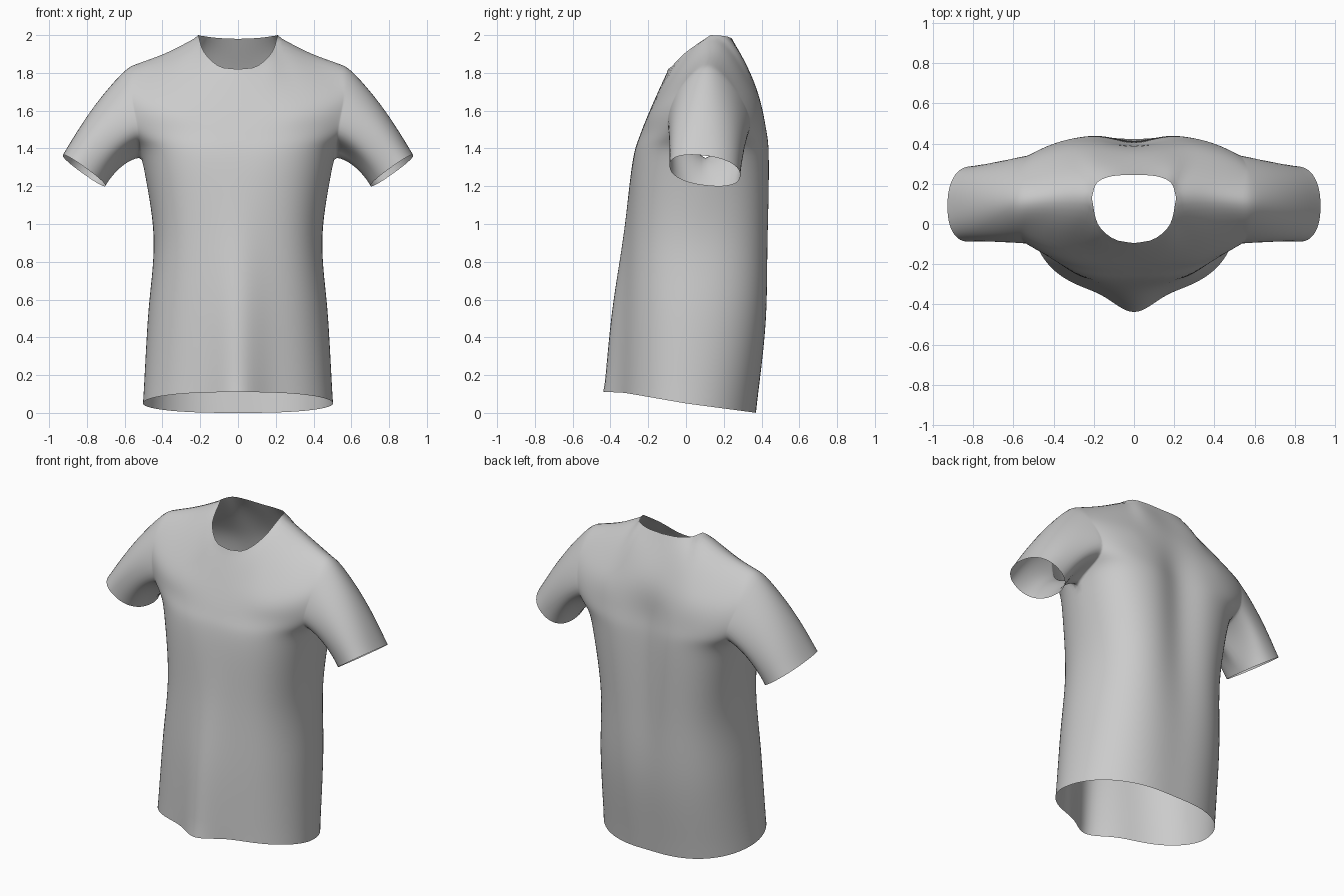
import bpy, bmesh, math
from mathutils import Vector as V

if "Cube" in bpy.data.objects:
    bpy.data.objects.remove(bpy.data.objects["Cube"])

NU, NECK, NV, UNDERARM, NS = 28, 10, 8, 3, 14   # columns, neck columns, rows per span, armpit row, sleeve rings


def spline(pts, n, after=None):
    """Catmull-Rom curve through pts, n steps per span."""
    p = [2 * pts[0] - pts[1]] + pts + [after or 2 * pts[-1] - pts[-2]]
    out = []
    for a, b, c, d in zip(p, p[1:], p[2:], p[3:]):
        for k in range(n):
            t = k / n
            out.append(0.5 * (2 * b + (c - a) * t + (2 * a - 5 * b + 4 * c - d) * t * t
                              + (3 * b - a - 3 * c + d) * t ** 3))
    return out + [pts[-1]]


def resample(pts, n):
    """n + 1 evenly spaced points along a smooth curve."""
    f = spline(pts, 40)
    cum = [0]
    for a, b in zip(f, f[1:]):
        cum.append(cum[-1] + (b - a).length)
    out = []
    for i in range(n + 1):
        goal = cum[-1] * i / n
        k = min(range(len(f)), key=lambda j: abs(cum[j] - goal))
        out.append(f[k])
    return out


def cross_section(w, zc, zs, yc, ys, p, q, fold):
    """Quarter outline from the centre line to the side; fold pushes the centre forward."""
    row = []
    for i in range(NU + 1):
        s = math.sin(i / NU * math.pi / 2)
        d = max(0, 1 - s ** p) ** q
        x = w * s
        row.append(V((x, ys + (yc - ys) * d - fold * math.exp(-(x / 0.13) ** 2), zs + (zc - zs) * d)))
    return row


# Cross-sections from hem to upper chest: half width, centre z, side z, centre y, side y, curve, centre fold
front = [cross_section(*r) for r in (
    (.503, .11, .05, -.345, .00, 2.5, .5, .093),
    (.478, .53, .50, -.33, .035, 2.7, .5, .065),
    (.446, .95, .93, -.305, .07, 3.0, .48, .025),
    (.505, 1.33, 1.335, -.283, .10, 3.0, .5, 0),
    (.53, 1.48, 1.48, -.24, -.09, 3, 1, 0),
    (.565, 1.65, 1.69, -.17, -.05, 2.5, 1, 0))]
back = [cross_section(*r) for r in (
    (.503, .00, .05, .375, .00, 2.6, .5, .005),
    (.478, .48, .50, .43, .035, 3.0, .48, .01),
    (.446, .92, .93, .445, .07, 3.3, .45, .03),
    (.505, 1.33, 1.335, .45, .10, 3.5, .45, .045),
    (.52, 1.50, 1.48, .43, .335, 4, .9, .04),
    (.565, 1.72, 1.69, .38, .275, 2.5, 1, .01))]

# Neckline and shoulder seam
shoulder = resample([V((.21, .13, 2)), V((.38, .13, 1.91)), V((.58, .11, 1.835))], NU - NECK)
front.append(resample([V((0, -.095, 1.82)), V((.10, -.075, 1.835)), V((.18, .0, 1.91)),
                       V((.21, .13, 2))], NECK)[:-1] + shoulder)
back.append(resample([V((0, .245, 1.98)), V((.11, .238, 1.985)), V((.185, .205, 1.995)),
                      V((.21, .13, 2))], NECK)[:-1] + shoulder)


def panel(rows, other):
    """Columns from hem to neck or shoulder, rounding over the shoulder seam."""
    cols = []
    for i in range(NU + 1):
        pts = [r[i] for r in rows]
        over = (2 * pts[-1] - pts[-2]).lerp(other[-2][i], min(1, (i / NECK) ** 2))
        cols.append(spline(pts, NV, over))
    return cols


fc, bc = panel(front, back), panel(back, front)
pit = UNDERARM * NV
for k in range(pit + 1):                       # shared side seam
    fc[-1][k] = bc[-1][k] = (fc[-1][k] + bc[-1][k]) / 2


def squarish(c):
    """Rounds an oval out towards a rounded box."""
    return math.copysign(abs(c) ** 0.87, c)


# Sleeve: from the armhole loop to the tilted oval cuff
hole = fc[-1][pit:] + bc[-1][pit + 1:-1][::-1]
n = len(hole)
sleeve = []
for k in range(n + 1):
    t = 2 * math.pi * k / n
    h = hole[k % n]
    cuff = (V((.815, .10, 1.283)) - squarish(math.cos(t)) * V((.113, -.01, .08))
            + squarish(math.sin(t)) * V((0, -.187, .02)))
    mid = (h + cuff) / 2 + V((.01, 0, .06))
    sleeve.append([h.lerp(mid, s / NS).lerp(mid.lerp(cuff, s / NS), s / NS) for s in range(NS + 1)])

# Assemble the right half, weld the seams and mirror it
bm = bmesh.new()
for grid in (fc, bc, sleeve):
    vs = [[bm.verts.new(p) for p in col] for col in grid]
    for a, b in zip(vs, vs[1:]):
        for j in range(len(a) - 1):
            bm.faces.new((a[j], b[j], b[j + 1], a[j + 1]))
bmesh.ops.remove_doubles(bm, verts=bm.verts, dist=1e-4)
for v in bm.verts:
    if abs(v.co.x) < 1e-4:
        v.co.x = 0
half = bm.verts[:] + bm.edges[:] + bm.faces[:]
bmesh.ops.mirror(bm, geom=half, axis='X', merge_dist=1e-4)
for _ in range(4):                             # relax the cloth around the seams
    bmesh.ops.smooth_vert(bm, verts=[v for v in bm.verts if not v.is_boundary], factor=0.5,
                          use_axis_x=True, use_axis_y=True, use_axis_z=True)
bmesh.ops.recalc_face_normals(bm, faces=bm.faces)
mesh = bpy.data.meshes.new("short_sleeved_shirt")
bm.to_mesh(mesh)
bm.free()
shirt = bpy.data.objects.new("short_sleeved_shirt", mesh)
bpy.context.collection.objects.link(shirt)
for f in mesh.polygons:
    f.use_smooth = True
